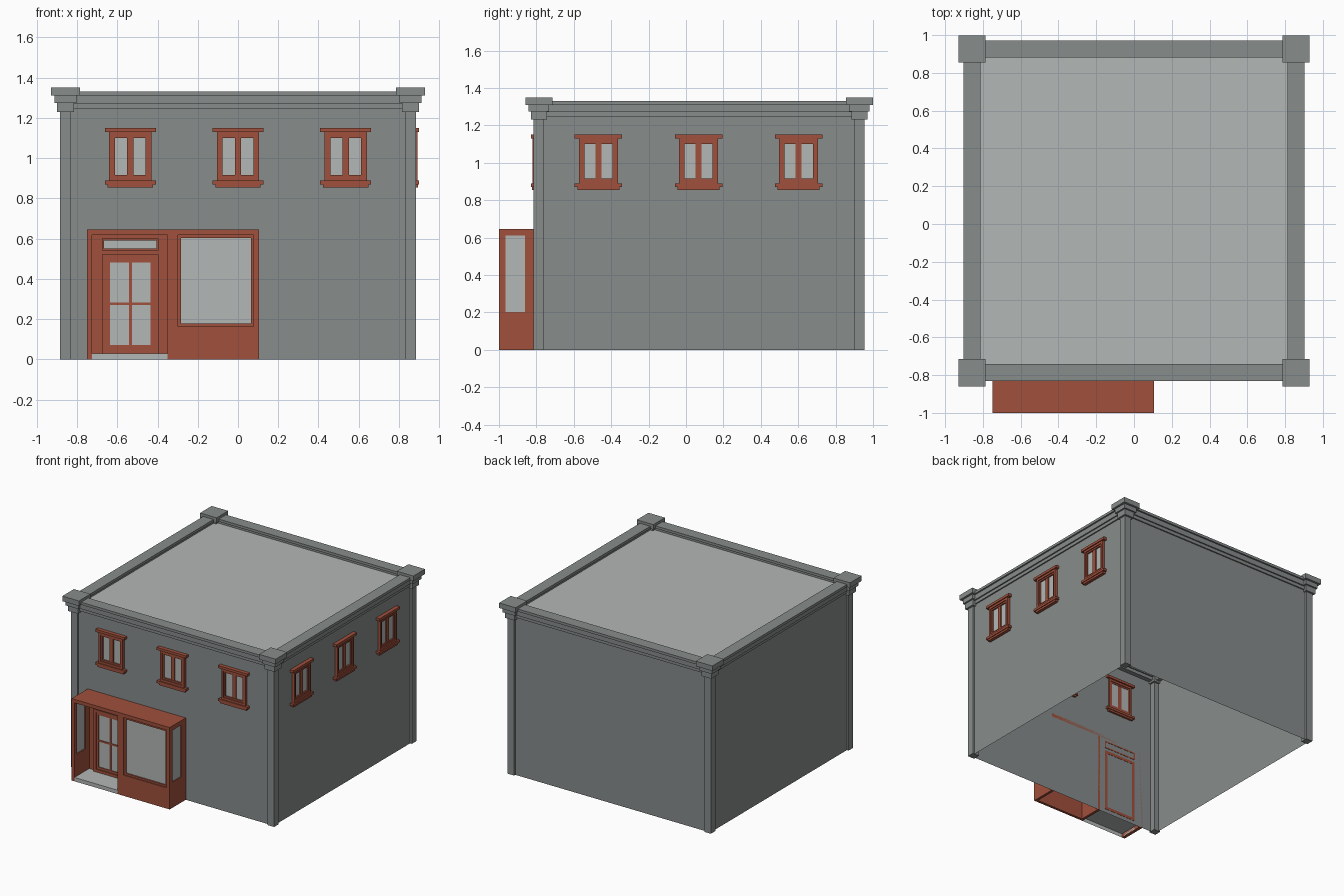
import bpy, bmesh, math
from mathutils import Matrix

if "Cube" in bpy.data.objects:
    bpy.data.objects.remove(bpy.data.objects["Cube"])


def material(name, rgb):
    m = bpy.data.materials.new(name)
    m.diffuse_color = (*rgb, 1)
    m.use_nodes = True
    m.node_tree.nodes["Principled BSDF"].inputs["Base Color"].default_value = m.diffuse_color
    return m


GREY = material("grey_wall", (0.245, 0.262, 0.26))
LIGHT = material("pale_grey", (0.45, 0.475, 0.465))
RED = material("brick_red_trim", (0.35, 0.08, 0.045))


def mesh_of(name, boxes, mats, open_bottom=False):
    """boxes: (x0, x1, y0, y1, z0, z1[, material index])"""
    bm = bmesh.new()
    for b in boxes:
        x0, x1, y0, y1, z0, z1 = b[:6]
        m = (Matrix.Translation(((x0 + x1) / 2, (y0 + y1) / 2, (z0 + z1) / 2))
             @ Matrix.Diagonal((x1 - x0, y1 - y0, z1 - z0, 1)))
        verts = bmesh.ops.create_cube(bm, size=1, matrix=m)["verts"]
        for f in {f for v in verts for f in v.link_faces}:
            f.material_index = b[6] if len(b) > 6 else 0
    bm.normal_update()
    if open_bottom:
        down = [f for f in bm.faces if f.normal.z < -0.9]
        bmesh.ops.delete(bm, geom=down, context="FACES_ONLY")
    me = bpy.data.meshes.new(name)
    bm.to_mesh(me)
    bm.free()
    for m in mats:
        me.materials.append(m)
    return me


def place(name, me, loc=(0, 0, 0), rot=0):
    o = bpy.data.objects.new(name, me)
    o.location = loc
    o.rotation_euler.z = rot
    bpy.context.collection.objects.link(o)
    return o


def part(name, boxes, *mats, open_bottom=False):
    return place(name, mesh_of(name, boxes, mats, open_bottom))


def frame_xz(x0, x1, z0, z1, t, y0, y1):
    """four bars around an opening, seen from the front"""
    return [(x0, x0 + t, y0, y1, z0, z1), (x1 - t, x1, y0, y1, z0, z1),
            (x0 + t, x1 - t, y0, y1, z0, z0 + t), (x0 + t, x1 - t, y0, y1, z1 - t, z1)]


# Main dimensions: centre lines of the corner posts
CX, CY, YC = 0.857, 0.857, 0.07
Y0, Y1 = YC - CY, YC + CY
WX, WF, WB = 0.87, YC - 0.87, YC + 0.87

# Body shell, open below, with pale roof as its top face
body = part("walls_and_roof", [(-WX, WX, WF, WB, 0, 1.29)], GREY, LIGHT, open_bottom=True)
for f in body.data.polygons:
    f.material_index = 1 if f.normal.z > 0.9 else 0

# Corner posts with stepped capitals
post = [(-h, h, -h, h, z0, z1) for h, z0, z1 in
        ((0.028, 0, 1.23), (0.043, 1.23, 1.275), (0.055, 1.275, 1.31), (0.072, 1.31, 1.35))]
post_mesh = mesh_of("corner_post", post, [GREY])
for sx in (-1, 1):
    for y in (Y0, Y1):
        place("corner_post", post_mesh, (sx * CX, y, 0))

# Stepped cornice and parapet running between the capitals
bands = []
for h, z0, z1 in ((0.023, 1.245, 1.27), (0.033, 1.27, 1.31), (0.045, 1.31, 1.33)):
    for y in (Y0, Y1):
        bands.append((-CX, CX, y - h, y + h, z0, z1))
    for x in (-CX, CX):
        bands.append((x - h, x + h, Y0, Y1, z0, z1))
part("cornice", bands, GREY)

# Upper window, made once and reused (outward is local -y)
win = [(-0.127, 0.127, -0.03, 0.02, 1.13, 1.15),      # head
       (-0.127, 0.127, -0.03, 0.02, 0.87, 0.888),     # sill
       (-0.113, 0.113, -0.024, 0.015, 0.855, 0.87)]   # sill moulding
win += frame_xz(-0.105, 0.105, 0.888, 1.13, 0.017, -0.022, 0.01)
win += frame_xz(-0.088, 0.088, 0.905, 1.113, 0.012, -0.015, 0.005)
win += [(-0.016, 0.016, -0.012, 0.003, 0.91, 1.10),   # centre bar
        (-0.08, 0.08, -0.004, 0.002, 0.91, 1.105, 1)]  # glass
win_mesh = mesh_of("upper_window", win, [RED, LIGHT])
for x in (-0.535, 0, 0.535):
    place("front_window", win_mesh, (x, WF, 0))
for y in (-0.468, 0.067, 0.602):
    place("side_window", win_mesh, (WX, y, 0), math.pi / 2)

# Shopfront: flat top, front panel, glazed side walls, dividing wall
FY = -1.0
shop = [(-0.75, 0.105, FY, WF, 0.617, 0.645),
        (-0.35, 0.085, FY, FY + 0.02, 0, 0.163),
        (-0.35, -0.297, FY, FY + 0.02, 0.163, 0.617),
        (0.078, 0.085, FY, FY + 0.02, 0.163, 0.617),
        (-0.35, -0.33, FY + 0.02, WF, 0, 0.617)]
for x0, x1 in ((-0.75, -0.725), (0.085, 0.105)):
    shop += [(x0, x1, FY, -0.965, 0, 0.617), (x0, x1, -0.86, WF, 0, 0.617),
             (x0, x1, -0.965, -0.86, 0, 0.203), (x0, x1, -0.965, -0.86, 0.61, 0.617)]
part("shopfront", shop, RED)
part("shopfront_side_glass", [(x - 0.004, x + 0.004, -0.965, -0.86, 0.203, 0.61)
                              for x in (-0.738, 0.095)], LIGHT)

# Display window
part("display_window_frame",
     frame_xz(-0.297, 0.078, 0.163, 0.617, 0.014, FY + 0.008, FY + 0.028), RED)
part("display_window_glass", [(-0.285, 0.066, FY + 0.019, FY + 0.025, 0.175, 0.605)], LIGHT)

# Entry: back panel, step, door and transom
part("entry_panel", [(-0.725, -0.35, WF - 0.015, WF - 0.001, 0.03, 0.617)], RED)
part("entry_step", [(-0.725, -0.35, FY, WF - 0.001, 0, 0.03)], LIGHT, open_bottom=True)
part("door_frame", frame_xz(-0.675, -0.395, 0.03, 0.52, 0.022, WF - 0.035, WF + 0.002), RED)
leaf = frame_xz(-0.653, -0.417, 0.052, 0.498, 0.018, WF - 0.028, WF - 0.015)
leaf += [(-0.542, -0.528, WF - 0.027, WF - 0.015, 0.07, 0.48),
         (-0.635, -0.435, WF - 0.027, WF - 0.015, 0.27, 0.283)]
part("door_leaf", leaf, RED)
part("door_glass", [(-0.635, -0.435, WF - 0.022, WF - 0.016, 0.07, 0.48)], LIGHT)
part("transom_frame", frame_xz(-0.677, -0.395, 0.54, 0.6, 0.01, WF - 0.03, WF + 0.002), RED)
part("transom_glass", [(-0.667, -0.405, WF - 0.022, WF - 0.016, 0.55, 0.59)], LIGHT)
